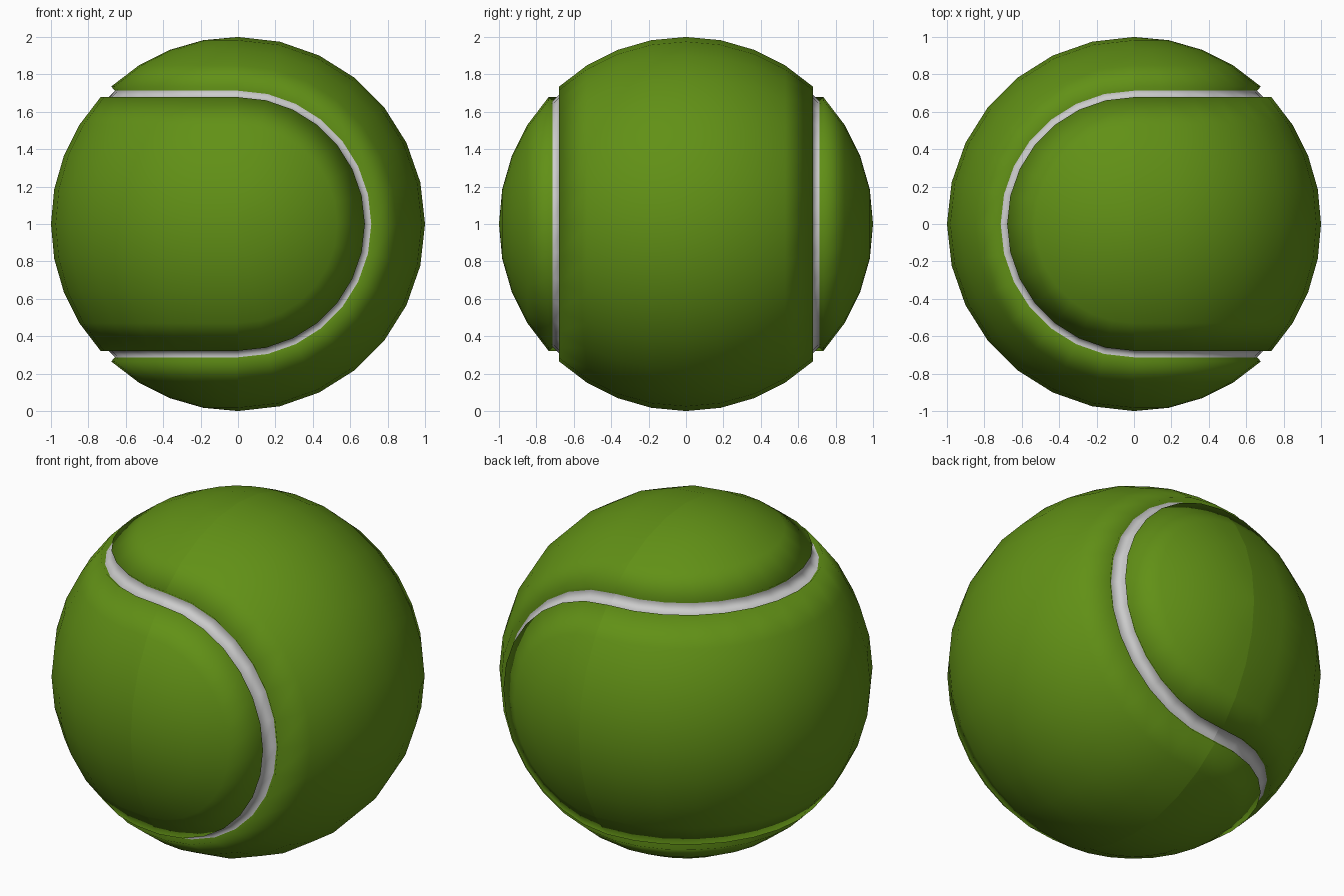
import bpy, bmesh
from math import sin, cos, radians, pi
from mathutils import Matrix, Vector

if "Cube" in bpy.data.objects:
    bpy.data.objects.remove(bpy.data.objects["Cube"])

def material(name, rgb):
    m = bpy.data.materials.new(name)
    m.diffuse_color = (*rgb, 1)
    m.use_nodes = True
    m.node_tree.nodes["Principled BSDF"].inputs["Base Color"].default_value = m.diffuse_color
    return m

green = material("green_felt", (0.12, 0.28, 0.008))
white = material("white_seam", (0.8, 0.8, 0.8))

STEPS = 14                    # half turn of a 28-sided lathe
LOW, HIGH = 42.7, 47.3        # groove edges, degrees of latitude
DEPTH = 0.97                  # radius of the groove floor

# Profile from equator to pole as (latitude, radius)
upper = [(LOW * i / 4, 1) for i in range(1, 5)]
upper += [(LOW, DEPTH), (HIGH, DEPTH)]
upper += [(HIGH + (90 - HIGH) * i / 4, 1) for i in range(4)]
profile = [(-a, r) for a, r in reversed(upper)] + [(0, 1)] + upper

# Half ball: profile swept half a turn around the y axis, on the +x side
bm = bmesh.new()
rings = []
for s in range(STEPS + 1):
    t = -pi / 2 + pi * s / STEPS
    rings.append([bm.verts.new((r * cos(radians(a)) * cos(t),
                                r * sin(radians(a)),
                                r * cos(radians(a)) * sin(t))) for a, r in profile])
south, north = bm.verts.new((0, -1, 0)), bm.verts.new((0, 1, 0))
for p, q in zip(rings, rings[1:]):
    bm.faces.new((south, p[0], q[0]))
    bm.faces.new((north, q[-1], p[-1]))
    for i in range(len(profile) - 1):
        f = bm.faces.new((p[i], p[i + 1], q[i + 1], q[i]))
        # groove floor is the white seam
        if profile[i][1] == DEPTH and profile[i + 1][1] == DEPTH:
            f.material_index = 1
for f in bm.faces:
    f.smooth = True
bm.normal_update()
# make every face look outward
if sum(f.normal.dot(f.calc_center_median()) for f in bm.faces) < 0:
    bmesh.ops.reverse_faces(bm, faces=bm.faces[:])
mesh = bpy.data.meshes.new("half_ball")
bm.to_mesh(mesh)
bm.free()
mesh.materials.append(green)
mesh.materials.append(white)

# Two identical halves, the second turned over about the y-z diagonal
turn = Matrix.Rotation(pi, 4, Vector((0, 1, 1)).normalized())
for name, rot in (("right_half", Matrix.Identity(4)), ("left_half", turn)):
    ob = bpy.data.objects.new(name, mesh)
    ob.matrix_world = Matrix.Translation((0, 0, 1)) @ rot
    bpy.context.collection.objects.link(ob)
